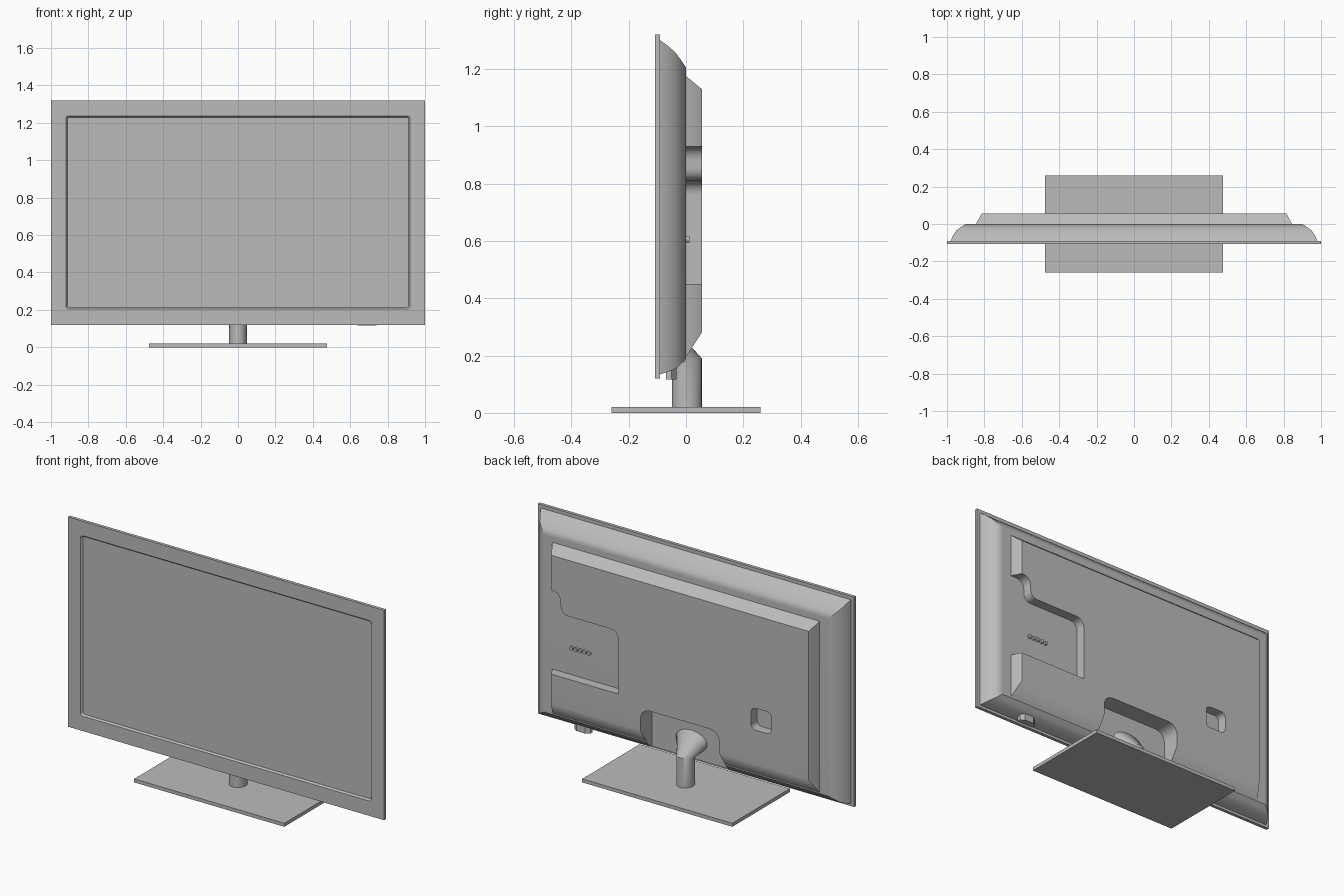
import bpy, bmesh, math
from mathutils import Vector

old = bpy.data.objects.get("Cube")
if old:
    bpy.data.objects.remove(old, do_unlink=True)

grey = bpy.data.materials.new("mid grey")
grey.use_nodes = True
grey.diffuse_color = (0.5, 0.5, 0.5, 1)
bsdf = grey.node_tree.nodes["Principled BSDF"]
bsdf.inputs["Base Color"].default_value = (0.5, 0.5, 0.5, 1)
bsdf.inputs["Roughness"].default_value = 0.6


def loft(name, rings):
    """Closed solid skinned through rings of equal point count."""
    bm = bmesh.new()
    loops = [[bm.verts.new(p) for p in ring] for ring in rings]
    n = len(loops[0])
    for a, b in zip(loops, loops[1:]):
        for i in range(n):
            j = (i + 1) % n
            bm.faces.new((a[i], a[j], b[j], b[i]))
    bm.faces.new(loops[0])
    bm.faces.new(loops[-1])
    bmesh.ops.recalc_face_normals(bm, faces=bm.faces)
    mesh = bpy.data.meshes.new(name)
    bm.to_mesh(mesh)
    bm.free()
    mesh.materials.append(grey)
    obj = bpy.data.objects.new(name, mesh)
    bpy.context.collection.objects.link(obj)
    return obj


def rect(y, half_width, bottom, top):
    return [(-half_width, y, bottom), (half_width, y, bottom),
            (half_width, y, top), (-half_width, y, top)]


def rounded(corners, steps=5):
    """Outline in x, z; each corner is (x, z, radius)."""
    pts = []
    for i, (x, z, r) in enumerate(corners):
        c = Vector((x, z))
        if not r:
            pts.append(c)
            continue
        before = Vector(corners[i - 1][:2]) - c
        after = Vector(corners[(i + 1) % len(corners)][:2]) - c
        a, b = c + before.normalized() * r, c + after.normalized() * r
        for k in range(steps + 1):
            t = k / steps
            pts.append(a * (1 - t) ** 2 + c * 2 * t * (1 - t) * 0.85
                       + (a + b) * 0.15 * t * (1 - t) + b * t ** 2)
    return pts


def outline_at(y, corners):
    return [(p.x, y, p.y) for p in rounded(corners)]


def box_corners(x0, x1, z0, z1, r):
    return [(x0, z0, r), (x1, z0, r), (x1, z1, r), (x0, z1, r)]


def activate(obj):
    bpy.ops.object.select_all(action='DESELECT')
    obj.select_set(True)
    bpy.context.view_layer.objects.active = obj


def cut(obj, cutter):
    mod = obj.modifiers.new("cut", 'BOOLEAN')
    mod.operation = 'DIFFERENCE'
    mod.solver = 'EXACT'
    mod.object = cutter
    activate(obj)
    bpy.ops.object.modifier_apply(modifier=mod.name)


def smooth(obj, degrees):
    activate(obj)
    bpy.ops.object.shade_smooth_by_angle(angle=math.radians(degrees))
    mod = obj.modifiers.new("even shading", 'WEIGHTED_NORMAL')
    mod.keep_sharp = True


# Front frame with a shallow, bevelled screen recess
frame = loft("front_frame", [rect(-0.108, 1, 0.12, 1.32), rect(-0.09, 1, 0.12, 1.32)])
screen_cutter = loft("screen_cutter", [
    outline_at(-0.12, box_corners(-0.92, 0.92, 0.205, 1.237, 0.015)),
    outline_at(-0.108, box_corners(-0.92, 0.92, 0.205, 1.237, 0.015)),
    outline_at(-0.098, box_corners(-0.912, 0.912, 0.213, 1.229, 0.012))])
cut(frame, screen_cutter)

# Curved rear shell
shell = loft("rear_shell", [
    rect(-0.095, 0.98, 0.135, 1.30),
    rect(-0.09, 0.98, 0.135, 1.30),
    rect(-0.062, 0.968, 0.143, 1.28),
    rect(-0.035, 0.95, 0.155, 1.255),
    rect(-0.018, 0.928, 0.17, 1.232),
    rect(0, 0.90, 0.19, 1.205)])

# Raised back panel with sloping edges
panel = loft("back_panel", [
    rect(-0.015, 0.845, 0.195, 1.175),
    rect(0, 0.845, 0.195, 1.175),
    rect(0.055, 0.815, 0.28, 1.13)])

# Recesses: connector bay open to one side, small pocket, neck bay
connector_cutter = loft("connector_cutter", [outline_at(y, [
    (1, 0.45, 0), (0.39, 0.45, 0), (0.39, 0.81, 0.05), (0.755, 0.81, 0.045),
    (0.755, 0.93, 0.05), (1, 0.93, 0)]) for y in (-0.01, 0.1)])
pocket_cutter = loft("pocket_cutter", [
    outline_at(y, box_corners(-0.58, -0.45, 0.475, 0.60, 0.03)) for y in (-0.01, 0.1)])
neck_cutter = loft("neck_cutter", [outline_at(y, [
    (-0.25, 0, 0), (0.25, 0, 0), (0.25, 0.405, 0.06), (-0.25, 0.405, 0.06)])
    for y in (-0.05, 0.1)])
for cutter in (connector_cutter, pocket_cutter, neck_cutter):
    cut(panel, cutter)
cut(shell, neck_cutter)
for cutter in (screen_cutter, connector_cutter, pocket_cutter, neck_cutter):
    bpy.data.objects.remove(cutter, do_unlink=True)
smooth(shell, 40)
smooth(panel, 40)

# Row of round sockets in the connector bay
for i in range(5):
    bpy.ops.mesh.primitive_cylinder_add(
        vertices=16, radius=0.011, depth=0.02,
        location=(0.61 + 0.0275 * i, 0.002, 0.605), rotation=(math.pi / 2, 0, 0))
    socket = bpy.context.object
    socket.name = f"socket_{i + 1}"
    socket.data.materials.append(grey)
    smooth(socket, 40)

# Neck: upright column bending forward into a wide flare on the bay wall
column, shoulder, flare = [], [], []
for i in range(32):
    a = math.tau * i / 32
    c, s = math.cos(a), math.sin(a)
    x, y = 0.047 * c, 0.003 + 0.052 * s
    column.append((x, y, 0.015))
    shoulder.append((x, y, 0.18 + 0.01 * s))
    flare.append((0.1 * c, -0.052, 0.25 + 0.06 * s))
neck = loft("neck", [column, shoulder, flare])
smooth(neck, 35)

# Flat stand base
loft("stand_base", [[(x, y, z) for x, y in
                     ((-0.475, -0.26), (0.475, -0.26), (0.475, 0.26), (-0.475, 0.26))]
                    for z in (0, 0.02)])

# Small sensor pod under the lower edge
pod_shape = [(-0.05, -0.018), (0.05, -0.018), (0.05, 0.002), (0.028, 0.018),
             (-0.028, 0.018), (-0.05, 0.002)]
loft("sensor_pod", [[(0.69 + x, -0.052 + y, z) for x, y in pod_shape]
                    for z in (0.117, 0.17)])
